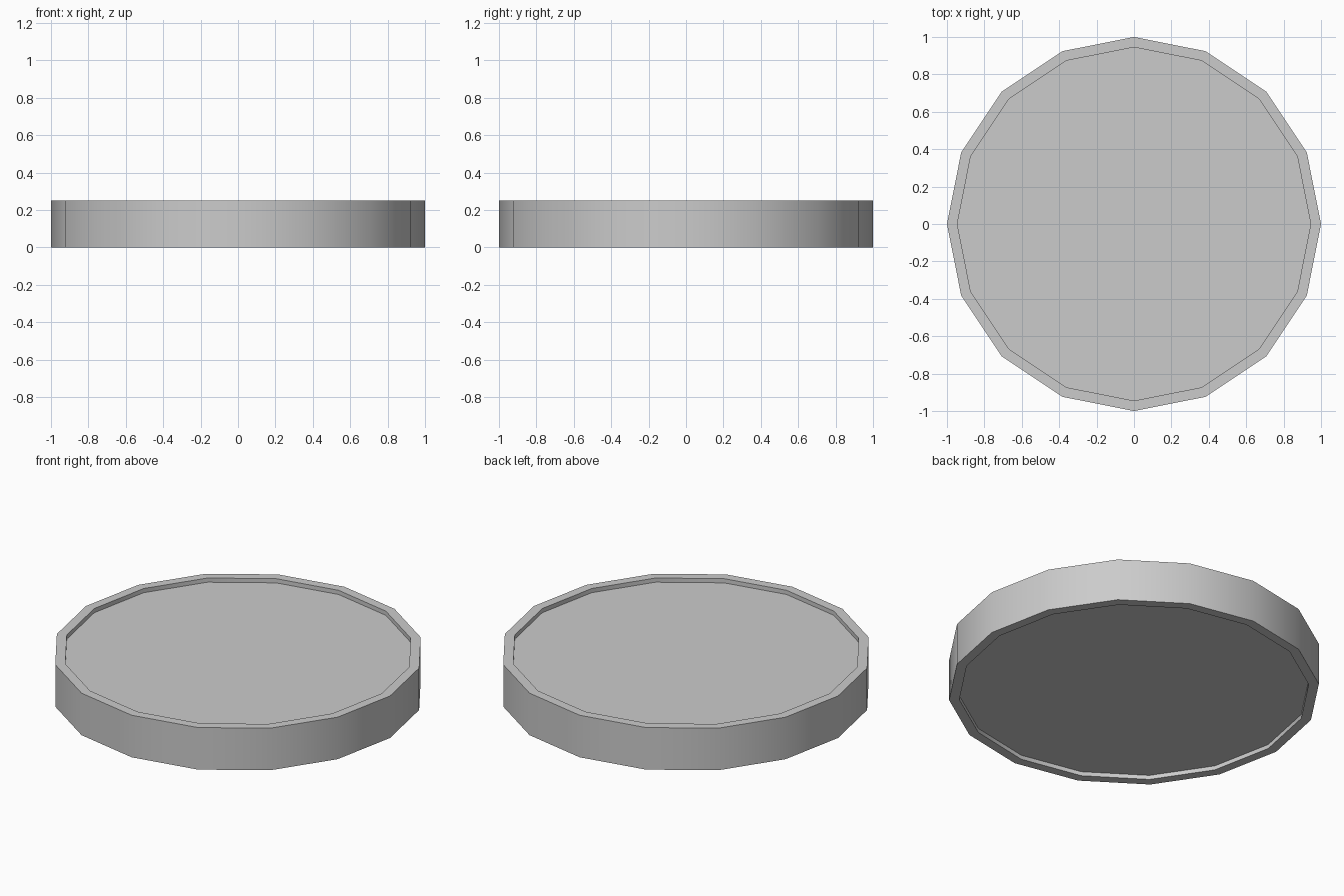
import bpy, bmesh, math

if "Cube" in bpy.data.objects:
    bpy.data.objects.remove(bpy.data.objects["Cube"])

SIDES, RADIUS, INNER, HEIGHT, RECESS = 16, 1.0, 0.945, 0.25, 0.025

bm = bmesh.new()

def ring(r, z):
    return [bm.verts.new((r * math.cos(2 * math.pi * i / SIDES),
                          r * math.sin(2 * math.pi * i / SIDES), z)) for i in range(SIDES)]

# Profile from the lower recess, around the rim, to the upper recess
profile = [(INNER, RECESS), (INNER, 0), (RADIUS, 0),
           (RADIUS, HEIGHT), (INNER, HEIGHT), (INNER, HEIGHT - RECESS)]
rings = [ring(r, z) for r, z in profile]
for a, b in zip(rings, rings[1:]):
    for i in range(SIDES):
        j = (i + 1) % SIDES
        bm.faces.new((a[i], a[j], b[j], b[i]))

# Recessed floors on both sides
bm.faces.new(rings[0][::-1])
bm.faces.new(rings[-1])
bmesh.ops.recalc_face_normals(bm, faces=bm.faces[:])

mesh = bpy.data.meshes.new("rimmed_disc")
bm.to_mesh(mesh)
bm.free()
disc = bpy.data.objects.new("rimmed_disc", mesh)
bpy.context.collection.objects.link(disc)

# Smooth side wall, crisp rim edges
bpy.context.view_layer.objects.active = disc
disc.select_set(True)
bpy.ops.object.shade_smooth_by_angle(angle=math.radians(30))
